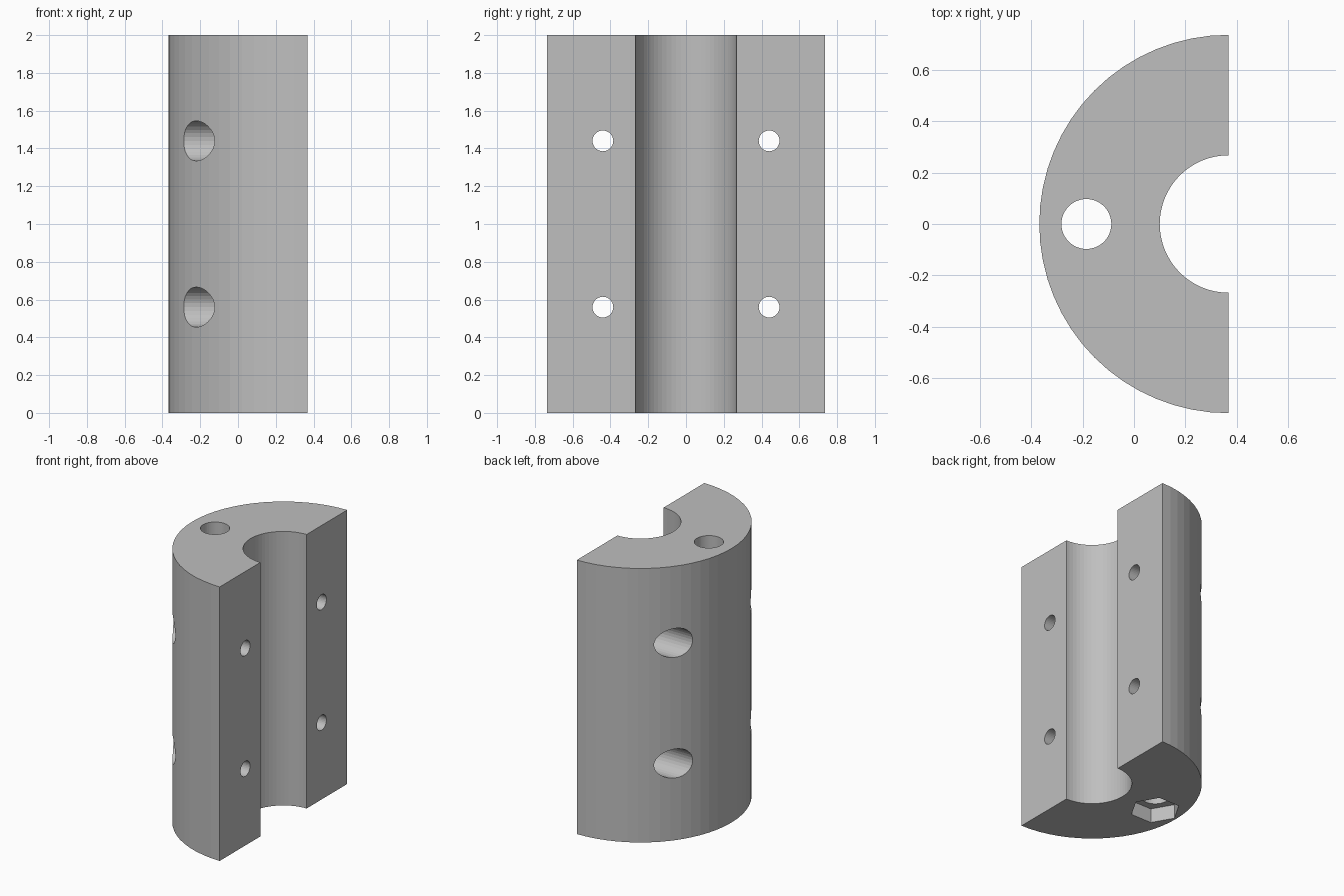
import bpy
import bmesh
from math import cos, sin, pi
from mathutils import Matrix, Vector

AXIS_X = 0.367        # centre line of the half cylinder
HEIGHT = 2.0
OUTER_R, BORE_R = 0.735, 0.267

if "Cube" in bpy.data.objects:
    bpy.data.objects.remove(bpy.data.objects["Cube"])

# Single grey material
grey = bpy.data.materials.new("plain grey")
grey.use_nodes = True
colour = (0.52, 0.52, 0.52, 1)
grey.diffuse_color = colour
grey.node_tree.nodes["Principled BSDF"].inputs["Base Color"].default_value = colour


def add_object(name, bm):
    bmesh.ops.recalc_face_normals(bm, faces=bm.faces)
    mesh = bpy.data.meshes.new(name)
    bm.to_mesh(mesh)
    bm.free()
    mesh.materials.append(grey)
    obj = bpy.data.objects.new(name, mesh)
    bpy.context.collection.objects.link(obj)
    return obj


def half_arc(radius, steps):
    """Points on the -x half circle, from back to front."""
    angles = [pi / 2 + pi * i / steps for i in range(steps + 1)]
    return [Vector((AXIS_X + radius * cos(a), radius * sin(a), 0)) for a in angles]


def rod(name, start, end, radius, sides):
    """Cylinder or prism between two points, with a vertex on its local x axis."""
    start, end = Vector(start), Vector(end)
    axis = end - start
    turn = Vector((0, 0, 1)).rotation_difference(axis).to_matrix().to_4x4()
    bm = bmesh.new()
    bmesh.ops.create_cone(bm, cap_ends=True, segments=sides, radius1=radius,
                          radius2=radius, depth=axis.length,
                          matrix=Matrix.Translation((start + end) / 2) @ turn
                          @ Matrix.Rotation(pi / 2, 4, "Z"))
    return add_object(name, bm)


def cut(target, cutter):
    cutter.hide_render = True
    mod = target.modifiers.new(cutter.name, "BOOLEAN")
    mod.operation, mod.solver, mod.object = "DIFFERENCE", "EXACT", cutter
    bpy.context.view_layer.objects.active = target
    bpy.ops.object.modifier_apply(modifier=mod.name)
    bpy.data.objects.remove(cutter)


# Half-cylinder clamp body with a half-round bore
bm = bmesh.new()
outline = half_arc(OUTER_R, 32) + half_arc(BORE_R, 32)[::-1]
base = bm.faces.new([bm.verts.new(p) for p in outline])
extruded = bmesh.ops.extrude_face_region(bm, geom=[base])["geom"]
bmesh.ops.translate(bm, vec=(0, 0, HEIGHT),
                    verts=[v for v in extruded if isinstance(v, bmesh.types.BMVert)])
body = add_object("clamp_half", bm)

# Vertical bolt hole with a hexagonal nut pocket underneath
HOLE_X = -0.185
cut(body, rod("bolt_hole", (HOLE_X, 0, -0.1), (HOLE_X, 0, HEIGHT + 0.1), 0.097, 48))

bm = bmesh.new()
bmesh.ops.create_cone(bm, cap_ends=True, segments=6, radius1=0.168, radius2=0.168,
                      depth=0.21, matrix=Matrix.Translation((HOLE_X, 0, 0))
                      @ Matrix.Rotation(pi / 2, 4, "Z"))
cut(body, add_object("nut_pocket", bm))

# Four cross screw holes, counterbored from the round side
for y in (-0.44, 0.44):
    for z in (0.56, 1.44):
        cut(body, rod("screw_hole", (-0.6, y, z), (0.6, y, z), 0.055, 32))
        cut(body, rod("counterbore", (-0.6, y, z), (0.12, y, z), 0.106, 32))
